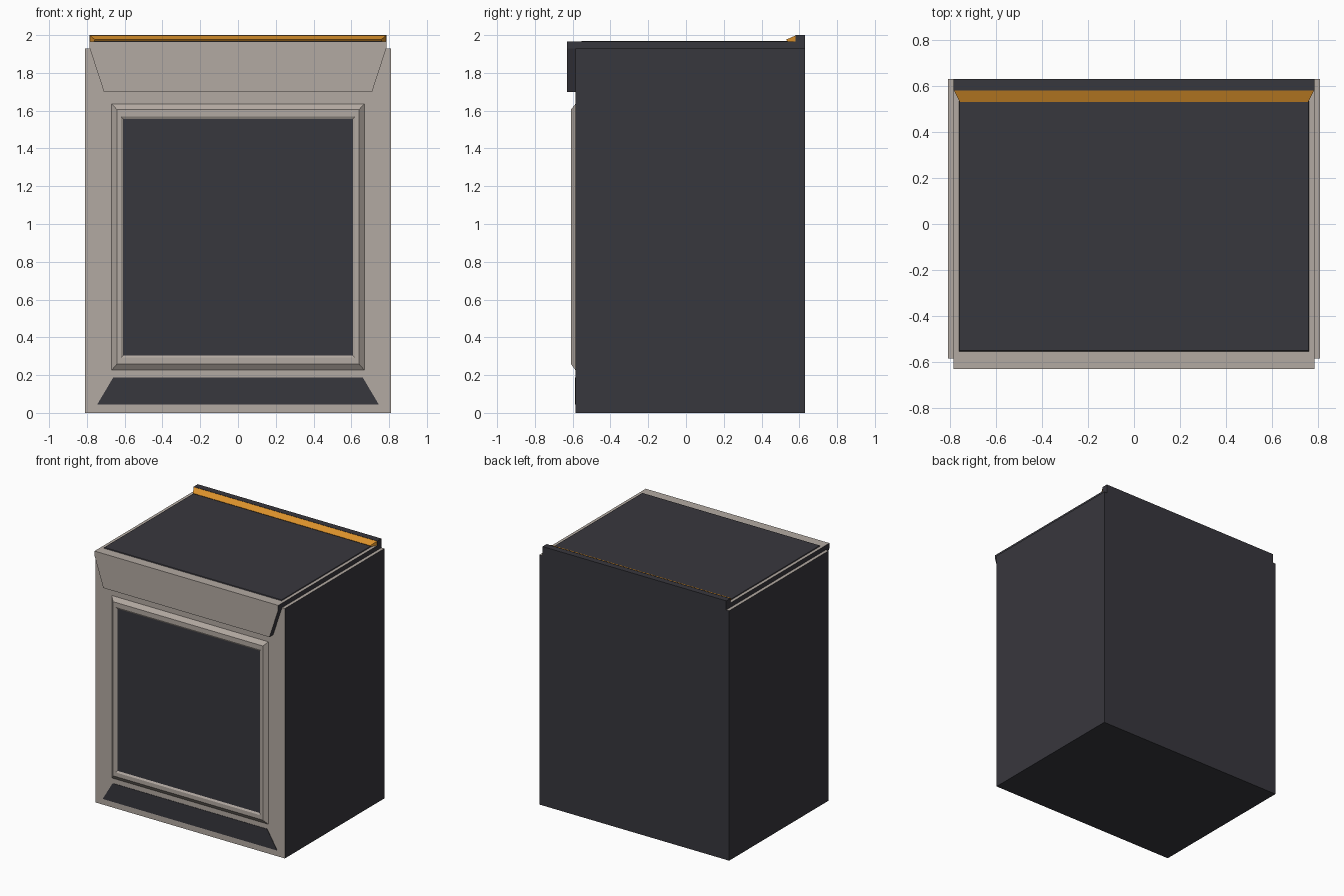
import bpy, bmesh

if "Cube" in bpy.data.objects:
    bpy.data.objects.remove(bpy.data.objects["Cube"])


def material(name, rgb):
    m = bpy.data.materials.new(name)
    m.diffuse_color = (*rgb, 1)
    m.use_nodes = True
    m.node_tree.nodes["Principled BSDF"].inputs["Base Color"].default_value = m.diffuse_color
    return m


GREY = material("warm grey enamel", (0.45, 0.40, 0.36))
DARK = material("charcoal", (0.039, 0.038, 0.047))
ORANGE = material("amber", (0.72, 0.29, 0.025))


def loft(name, rings, mats, rule=None, cap_start=True):
    """Skin a list of matching rings, cap the ends, colour faces by a rule."""
    bm = bmesh.new()
    loops = [[bm.verts.new(p) for p in ring] for ring in rings]
    n = len(loops[0])
    for a, b in zip(loops, loops[1:]):
        for i in range(n):
            j = (i + 1) % n
            bm.faces.new((a[i], a[j], b[j], b[i]))
    if cap_start:
        bm.faces.new(loops[0][::-1])
    bm.faces.new(loops[-1])
    bmesh.ops.recalc_face_normals(bm, faces=bm.faces)
    if not cap_start:  # open backed panels must face the front
        bm.normal_update()
        cap = max(bm.faces, key=lambda f: abs(f.normal.y) * f.calc_area())
        if cap.normal.y > 0:
            bmesh.ops.reverse_faces(bm, faces=bm.faces)
    bm.normal_update()
    if rule:
        for f in bm.faces:
            f.material_index = rule(f)
    mesh = bpy.data.meshes.new(name)
    bm.to_mesh(mesh)
    bm.free()
    for m in mats:
        mesh.materials.append(m)
    ob = bpy.data.objects.new(name, mesh)
    bpy.context.collection.objects.link(ob)
    return ob


def flat_ring(hx, y0, y1, z):
    return [(-hx, y0, z), (hx, y0, z), (hx, y1, z), (-hx, y1, z)]


def front_ring(hx, z0, z1, y, top=None):
    top = hx if top is None else top
    return [(-hx, y, z0), (hx, y, z0), (top, y, z1), (-top, y, z1)]


def box(name, hx, y0, y1, z0, z1, mats, rule=None):
    return loft(name, [flat_ring(hx, y0, y1, z0), flat_ring(hx, y0, y1, z1)], mats, rule)


def front_or_top(f):
    return 0 if f.normal.y < -0.5 or f.normal.z > 0.5 else 1


# Cabinet and top slab: grey front and top, dark elsewhere
box("cabinet", 0.81, -0.585, 0.63, 0, 1.93, [GREY, DARK], front_or_top)
box("top_slab", 0.785, -0.585, 0.63, 1.93, 1.965, [GREY, DARK], front_or_top)

# Control panel tapering downwards
outline = [(-0.71, 1.70), (0.71, 1.70), (0.785, 1.93),
           (0.785, 1.965), (-0.785, 1.965), (-0.785, 1.93)]
loft("control_panel", [[(x, y, z) for x, z in outline] for y in (-0.63, -0.585)],
     [GREY, DARK], front_or_top)

# Cooking surface
loft("cooktop", [flat_ring(0.762, -0.556, 0.56, 1.964),
                 flat_ring(0.758, -0.55, 0.56, 1.97)], [DARK])

# Back rail and mitred amber strip in front of it
box("back_rail", 0.785, 0.58, 0.63, 1.964, 2.0, [DARK])
profile = [(0.58, 1.966, 0.783), (0.54, 1.966, 0.762),
           (0.53, 1.976, 0.758), (0.58, 1.998, 0.783)]
loft("amber_strip", [[(s * w, y, z) for y, z, w in profile] for s in (-1, 1)], [ORANGE])

# Oven door frame: bevelled, with a slightly sunken window
loft("oven_door", [front_ring(0.67, 0.225, 1.637, -0.584),
                   front_ring(0.64, 0.26, 1.605, -0.61),
                   front_ring(0.62, 0.292, 1.57, -0.61),
                   front_ring(0.608, 0.304, 1.556, -0.602)], [GREY, DARK],
     lambda f: 1 if len(f.verts) == 4 and f.normal.y < -0.99 and f.calc_area() > 1 else 0,
     cap_start=False)

# Kick plate
loft("kick_plate", [front_ring(0.745, 0.045, 0.188, -0.584, 0.66),
                    front_ring(0.745, 0.045, 0.188, -0.588, 0.66)], [DARK])
